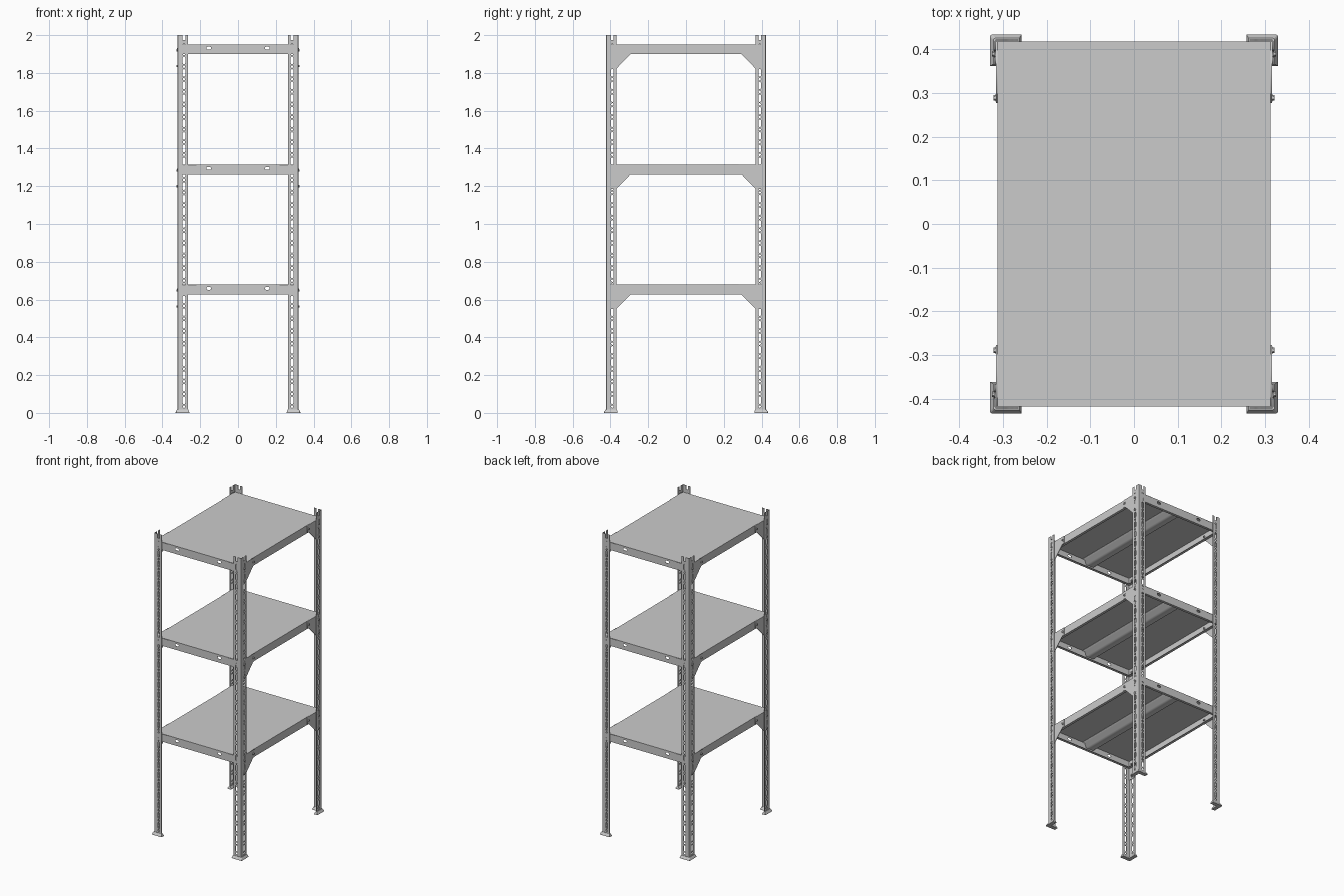
import bpy, bmesh, math
from mathutils import Matrix

if "Cube" in bpy.data.objects:
    bpy.data.objects.remove(bpy.data.objects["Cube"])

PX, PY = 0.319, 0.423          # outer faces of the posts
W, T, H = 0.055, 0.003, 2.0    # flange width, sheet thickness, height
SHELF_TOPS = (0.679, 1.315, 1.951)
AXES = {  # plate (u, v, w) -> world
    'x': Matrix(((0, 0, 1, 0), (1, 0, 0, 0), (0, 1, 0, 0), (0, 0, 0, 1))),
    'y': Matrix(((1, 0, 0, 0), (0, 0, 1, 0), (0, 1, 0, 0), (0, 0, 0, 1))),
    'z': Matrix.Identity(4)}


def add(name, bm, mirror=(False, False), z=0.0):
    bmesh.ops.recalc_face_normals(bm, faces=bm.faces)
    me = bpy.data.meshes.new(name)
    bm.to_mesh(me)
    bm.free()
    return place(name, me, mirror, z)


def place(name, me, mirror, z):
    ob = bpy.data.objects.new(name, me)
    bpy.context.collection.objects.link(ob)
    ob.location.z = z
    if any(mirror):
        m = ob.modifiers.new("mirror", 'MIRROR')
        m.use_axis = (mirror[0], mirror[1], False)
        m.use_mirror_merge = False
    return ob


def plate(bm, outline, holes, lo, hi, axis):
    """Sheet with holes, lying between lo and hi along the axis."""
    cu = bpy.data.curves.new("sheet", 'CURVE')
    cu.dimensions, cu.fill_mode, cu.extrude = '2D', 'BOTH', (hi - lo) / 2
    for pts in [outline] + holes:
        sp = cu.splines.new('POLY')
        sp.points.add(len(pts) - 1)
        for p, (u, v) in zip(sp.points, pts):
            p.co = (u, v, 0, 1)
        sp.use_cyclic_u = True
    ob = bpy.data.objects.new("sheet", cu)
    bpy.context.collection.objects.link(ob)
    dg = bpy.context.evaluated_depsgraph_get()
    me = bpy.data.meshes.new_from_object(ob.evaluated_get(dg))
    me.transform(AXES[axis] @ Matrix.Translation((0, 0, (lo + hi) / 2)))
    bm.from_mesh(me)
    bpy.data.objects.remove(ob)
    bpy.data.curves.remove(cu)
    bpy.data.meshes.remove(me)
    bmesh.ops.remove_doubles(bm, verts=bm.verts, dist=1e-5)


def rect(u0, u1, v0, v1):
    return [(u0, v0), (u1, v0), (u1, v1), (u0, v1)]


def slot(u, v, w, h, n=5):
    """Rounded slot; becomes a circle when w equals h."""
    r = min(w, h) / 2
    du, dv = w / 2 - r, h / 2 - r
    pts = []
    for q, (su, sv) in enumerate(((1, 1), (-1, 1), (-1, -1), (1, -1))):
        for i in range(n):
            a = (q + i / n + 0.5 / n) * math.pi / 2
            pts.append((u + su * du + r * math.cos(a), v + sv * dv + r * math.sin(a)))
    return pts


# Perforated angle posts
PITCH, BEND = H / 30, 0.005


def flange_sheet(bm, outer, lo, hi, axis):
    c = outer - 0.033
    outline = [(outer - W, 0.003), (outer - BEND, 0.003), (outer - BEND, H),
               (c + 0.007, H), (c + 0.007, H - 0.027), (c - 0.007, H - 0.027),
               (c - 0.007, H), (outer - W, H)]
    holes = [slot(c, k * PITCH, 0.014, 0.04) for k in range(1, 30)]
    holes += [slot(c, (k + 0.5) * PITCH, 0.013, 0.013, 3) for k in range(29)]
    plate(bm, outline, holes, lo, hi, axis)


bm = bmesh.new()
flange_sheet(bm, PY, PX - T, PX, 'x')
flange_sheet(bm, PX, PY - T, PY, 'y')
arc = [(i / 4) * math.pi / 2 for i in range(5)]
bend = [(PX - BEND + BEND * math.cos(a), PY - BEND + BEND * math.sin(a)) for a in arc]
bend += [(PX - BEND + (BEND - T) * math.cos(a), PY - BEND + (BEND - T) * math.sin(a))
         for a in reversed(arc)]
plate(bm, bend, [], 0.003, H, 'z')
add("corner_posts", bm, (True, True))


# Flared angle-shaped feet, lofted from three outlines
def foot_outline(g):
    ox, oy, ix, iy = PX + g, PY + g, PX - T - g, PY - T - g
    ex, ey, c = PX - W - g * 0.6, PY - W - g * 0.6, 0.005
    return [(ox, ey), (ox, oy - c), (ox - c * 0.3, oy - c * 0.3), (ox - c, oy),
            (ex, oy), (ex, iy), (ix, iy), (ix, ey)]


bm = bmesh.new()
rings = [[bm.verts.new((x, y, z)) for x, y in foot_outline(g)]
         for g, z in ((0.011, 0), (0.011, 0.004), (0.003, 0.018))]
for a, b in zip(rings, rings[1:]):
    for i in range(len(a)):
        j = (i + 1) % len(a)
        bm.faces.new((a[i], a[j], b[j], b[i]))
bm.faces.new(rings[0])
bm.faces.new(rings[-1])
add("feet", bm, (True, True))

# Folded shelf tray, with its top at local z = 0
SX, SY, D, S = 0.313, 0.418, 0.052, 0.002
tray = bmesh.new()
plate(tray, rect(-SX, SX, -SY, SY), [], -S, 0, 'z')
oval_holes = [slot(x, -0.02, 0.026, 0.015) for x in (-0.155, 0.155)]
for s in (-1, 1):
    lo, hi = sorted((s * SY, s * (SY - S)))
    plate(tray, rect(-SX, SX, -D, -S), oval_holes, lo, hi, 'y')
    lo, hi = sorted((s * SX, s * (SX - S)))
    plate(tray, rect(-SY + S, SY - S, -D, -S), [], lo, hi, 'x')
    # return lips
    lo, hi = sorted((s * (SY - S), s * (SY - 0.017)))
    plate(tray, rect(-SX + S, SX - S, lo, hi), [], -D, -D + S, 'z')
    lo, hi = sorted((s * (SX - S), s * (SX - 0.017)))
    plate(tray, rect(lo, hi, -SY + 0.017, SY - 0.017), [], -D, -D + S, 'z')

# Hat-section stiffener under the shelf
half = [(0.055, -S), (0.055, -2 * S), (0.038, -2 * S), (0.028, -0.032)]
stiffener = bmesh.new()
plate(stiffener, half + [(-x, z) for x, z in reversed(half)], [], -SY + 0.003, SY - 0.003, 'y')

# Corner gusset plates between shelf and post
gusset = bmesh.new()
plate(gusset, [(0.418, 0), (0.277, 0), (0.277, -0.05), (0.293, -0.052), (0.37, -0.13),
               (0.418, -0.13)], [], SX, PX - T, 'x')

# Bolts with washer, hex head and inner nut
bolts = bmesh.new()


def disc(y, z, x0, x1, r, n):
    m = Matrix.Translation(((x0 + x1) / 2, y, z)) @ Matrix.Rotation(math.pi / 2, 4, 'Y')
    bmesh.ops.create_cone(bolts, cap_ends=True, segments=n, radius1=r, radius2=r,
                          depth=x1 - x0, matrix=m)


for y, z, face, back in ((0.39, -0.031, PX, SX - S), (0.39, -0.115, PX, PX - T - 0.003),
                         (0.289, -0.026, PX - T, SX - S)):
    disc(y, z, face, face + 0.0015, 0.009, 16)
    disc(y, z, face + 0.0015, face + 0.006, 0.0065, 6)
    disc(y, z, back - 0.006, back, 0.0065, 6)
    disc(y, z, back - 0.009, face, 0.0035, 10)

# Repeat each shelf set at three heights
both, none = (True, True), (False, False)
for name, part, mirror in (("shelf_tray", tray, none), ("shelf_stiffener", stiffener, none),
                           ("gusset_plates", gusset, both), ("bolts", bolts, both)):
    first = add(name, part, mirror, SHELF_TOPS[0])
    for z in SHELF_TOPS[1:]:
        place(name, first.data, mirror, z)
